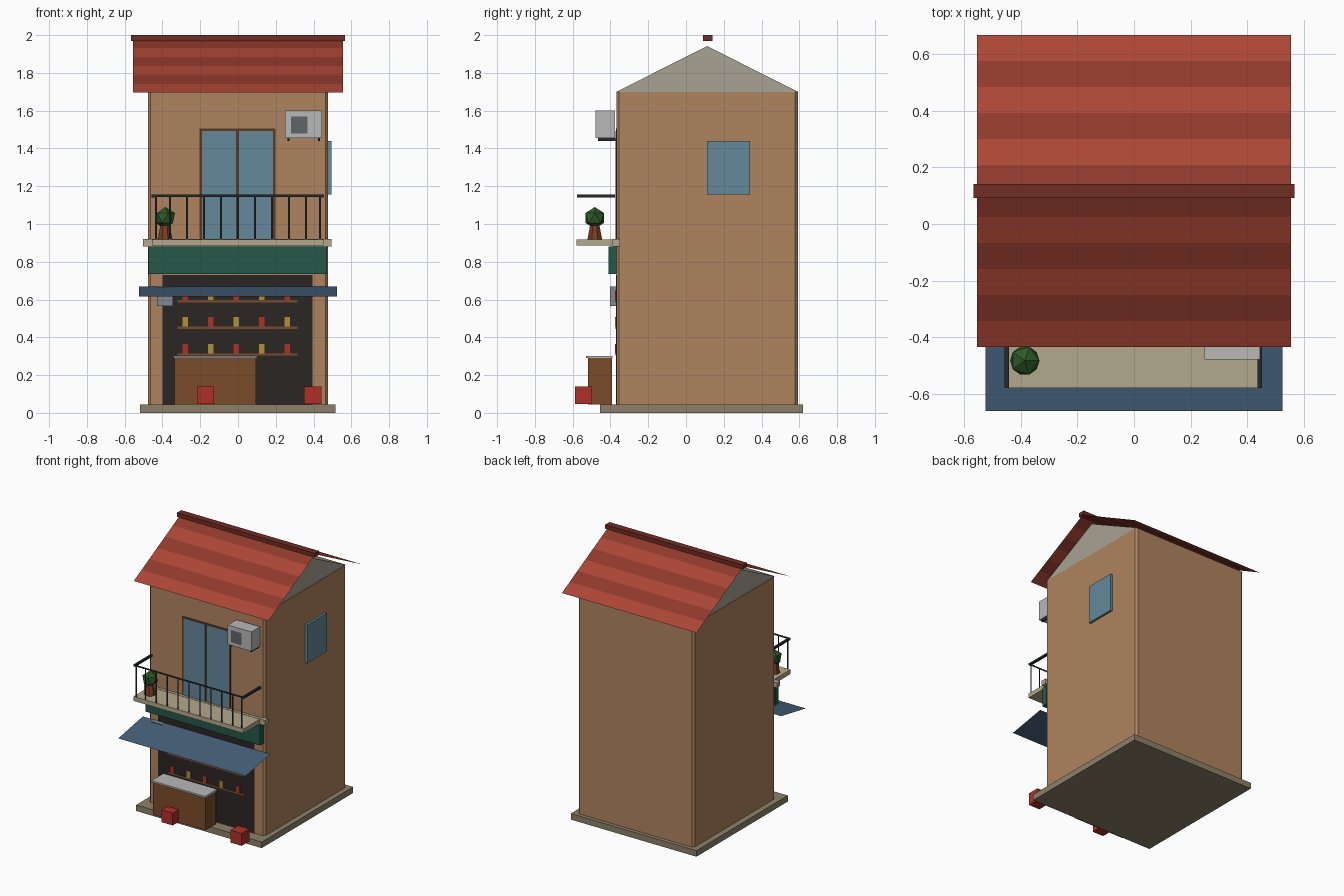
import bpy, bmesh
from math import radians

if "Cube" in bpy.data.objects:
    bpy.data.objects.remove(bpy.data.objects["Cube"])

MATS = {}
RIDGE_Y = 0.117


def mat(name, hex_rgb):
    lin = [((int(hex_rgb[i:i + 2], 16) / 255 + 0.055) / 1.055) ** 2.4 for i in (0, 2, 4)]
    m = bpy.data.materials.new(name)
    m.diffuse_color = (*lin, 1)
    m.use_nodes = True
    m.node_tree.nodes["Principled BSDF"].inputs["Base Color"].default_value = m.diffuse_color
    MATS[name] = m


for n, c in dict(plaster="B08460", gable="A8A294", tile_light="AC4636", tile_dark="903A2C",
                 ridge="702C22", stone="8C8068", slab="B4A88C", metal="22282A",
                 glass="64889A", wood="7A4C2A", frame="5A3A22", dark="2A2624",
                 green="245848", awning="44607A", pale="B8B8B8", grille="606468",
                 red="B03028", yellow="B09038", pot="7A3C24", leaf="2E5A28",
                 meter="808A90").items():
    mat(n, c)


def finish(bm, name, *mats):
    bmesh.ops.recalc_face_normals(bm, faces=bm.faces)
    me = bpy.data.meshes.new(name)
    bm.to_mesh(me)
    bm.free()
    ob = bpy.data.objects.new(name, me)
    for m in mats:
        me.materials.append(MATS[m])
    bpy.context.collection.objects.link(ob)
    return ob


def box(name, m, x, y, z, chamfer=0):
    """Box from (min, max) ranges, optionally with chamfered upright edges."""
    bm = bmesh.new()
    bmesh.ops.create_cube(bm, size=1)
    for v in bm.verts:
        v.co = [r[0] + (c + 0.5) * (r[1] - r[0]) for c, r in zip(v.co, (x, y, z))]
    if chamfer:
        up = [e for e in bm.edges if abs(e.verts[0].co.z - e.verts[1].co.z) > 0.01]
        bmesh.ops.bevel(bm, geom=up, offset=chamfer, segments=1, affect='EDGES')
    return finish(bm, name, m)


def sheet(name, m, pts):
    """Single flat panel without thickness."""
    bm = bmesh.new()
    bm.faces.new([bm.verts.new(p) for p in pts])
    return finish(bm, name, m)


def front_panel(name, m, x, z, y):
    return sheet(name, m, [(x[0], y, z[0]), (x[1], y, z[0]), (x[1], y, z[1]), (x[0], y, z[1])])


# Plinth and walls
box("plinth", "stone", (-0.52, 0.515), (-0.456, 0.62), (0, 0.045))
box("walls", "plaster", (-0.477, 0.477), (-0.368, 0.592), (0.045, 1.70), 0.014)

# Gable prism under the roof
bm = bmesh.new()
face = bm.faces.new([bm.verts.new((-0.472, y, z)) for y, z in
                     ((-0.368, 1.70), (0.592, 1.70), (0.112, 1.942))])
ext = bmesh.ops.extrude_face_region(bm, geom=[face])
bmesh.ops.translate(bm, vec=(0.944, 0, 0),
                    verts=[v for v in ext["geom"] if isinstance(v, bmesh.types.BMVert)])
finish(bm, "gable", "gable")

# Striped roof slopes, thin sheets in six courses each
for side, name in ((-1, "roof_front"), (1, "roof_back")):
    bm = bmesh.new()
    rows = []
    for i in range(7):
        t = i / 6
        y = RIDGE_Y + side * 0.551 * (1 - t)
        z = 1.695 + 0.285 * t
        rows.append([bm.verts.new((x, y, z)) for x in (-0.555, 0.555)])
    for i in range(6):
        a, b = rows[i], rows[i + 1]
        bm.faces.new((a[0], a[1], b[1], b[0])).material_index = i % 2
    finish(bm, name, "tile_light", "tile_dark")
box("ridge_cap", "ridge", (-0.567, 0.567), (RIDGE_Y - 0.026, RIDGE_Y + 0.024), (1.97, 2.0))

# Shop front with shelves and goods
box("shop_opening", "dark", (-0.40, 0.395), (-0.37, -0.36), (0.045, 0.73))
for r, z in enumerate((0.303, 0.445, 0.585)):
    box(f"shelf_{r}", "wood", (-0.32, 0.315), (-0.374, -0.36), (z, z + 0.012))
    for i in range(5):
        x = -0.28 + 0.135 * i
        box(f"goods_{r}_{i}", "red" if (i + r) % 2 == 0 else "yellow",
            (x - 0.015, x + 0.015), (-0.375, -0.36), (z + 0.012, z + 0.062))

# Counter and crates
box("counter", "wood", (-0.335, 0.095), (-0.52, -0.393), (0.045, 0.29))
box("counter_top", "pale", (-0.342, 0.10), (-0.53, -0.388), (0.29, 0.302))
for i, x in enumerate((-0.218, 0.35)):
    box(f"crate_{i}", "red", (x, x + 0.092), (-0.588, -0.498), (0.048, 0.14))

# Awning, sign board, meter box
sheet("awning", "awning", [(-0.525, -0.37, 0.67), (0.525, -0.37, 0.67),
                           (0.525, -0.66, 0.617), (-0.525, -0.66, 0.617)])
box("sign_board", "green", (-0.475, 0.47), (-0.41, -0.368), (0.735, 0.882))
box("meter_box", "meter", (-0.43, -0.345), (-0.402, -0.366), (0.565, 0.67))

# Balcony
box("floor_band", "slab", (-0.503, 0.495), (-0.39, -0.35), (0.882, 0.92))
box("balcony_slab", "slab", (-0.455, 0.452), (-0.58, -0.368), (0.885, 0.918))
front_panel("front_rail", "metal", (-0.457, 0.455), (1.143, 1.156), -0.576)
for i, x in enumerate([-0.435] + [0.09 * k for k in range(-4, 5)] + [0.435]):
    front_panel(f"baluster_{i}", "metal", (x - 0.005, x + 0.005), (0.918, 1.145), -0.576)
for n, x in (("left", -0.449), ("right", 0.445)):
    box(f"{n}_rail", "metal", (x - 0.008, x + 0.008), (-0.578, -0.377), (1.141, 1.155))

# Balcony door
box("door_frame", "frame", (-0.203, 0.198), (-0.371, -0.36), (0.918, 1.505))
for n, x in (("left", -0.19), ("right", 0.006)):
    box(f"{n}_door_glass", "glass", (x, x + 0.18), (-0.373, -0.362), (0.92, 1.493))

# Side window
box("side_window", "glass", (0.47, 0.494), (0.11, 0.34), (1.155, 1.44))

# Air conditioner
box("cooler_unit", "pale", (0.25, 0.445), (-0.478, -0.377), (1.455, 1.60))
front_panel("cooler_grille", "grille", (0.28, 0.367), (1.48, 1.57), -0.480)
for i, x in enumerate((0.268, 0.428)):
    box(f"cooler_bracket_{i}", "metal", (x - 0.005, x + 0.005), (-0.465, -0.372), (1.44, 1.456))

# Potted plant
bpy.ops.mesh.primitive_cone_add(vertices=8, radius1=0.042, radius2=0.025, depth=0.085,
                                location=(-0.386, -0.483, 0.96), rotation=(0, 0, radians(22.5)))
bpy.context.object.name = "plant_pot"
bpy.context.object.data.materials.append(MATS["pot"])
bpy.ops.mesh.primitive_ico_sphere_add(subdivisions=1, radius=0.058, location=(-0.386, -0.483, 1.032))
bpy.context.object.name = "plant_leaves"
bpy.context.object.data.materials.append(MATS["leaf"])
